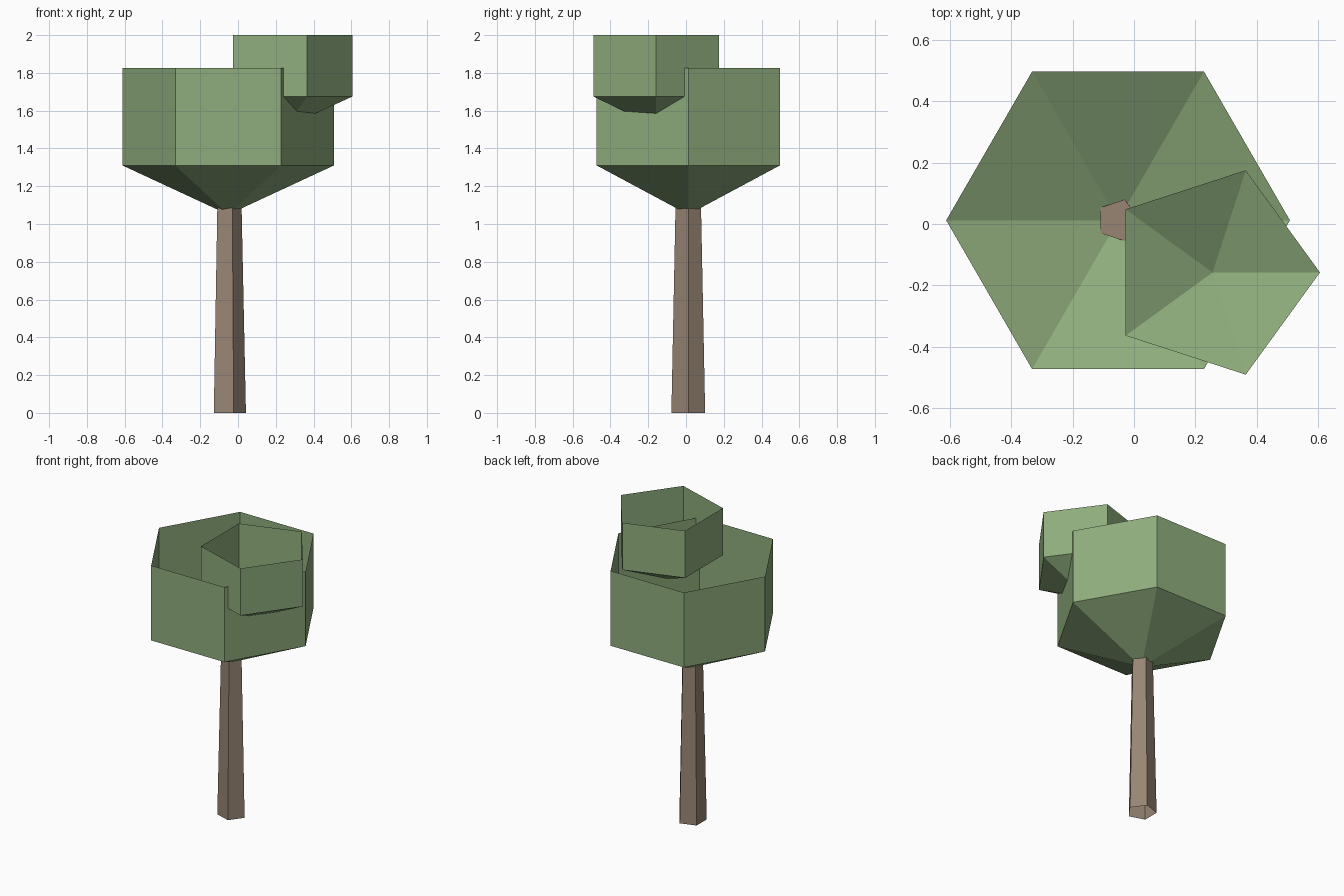
import bpy
import bmesh
from math import cos, sin, tau

default = bpy.data.objects.get("Cube")
if default:
    bpy.data.objects.remove(default, do_unlink=True)


def make_material(name, srgb):
    """Flat colour, given in sRGB 0-255 and stored as linear."""
    colour = [((c / 255 + 0.055) / 1.055) ** 2.4 for c in srgb] + [1.0]
    mat = bpy.data.materials.new(name)
    mat.use_nodes = True
    mat.diffuse_color = colour
    bsdf = mat.node_tree.nodes["Principled BSDF"]
    bsdf.inputs["Base Color"].default_value = colour
    bsdf.inputs["Roughness"].default_value = 0.9
    return mat


def add_ring(bm, centre, radius, z, sides):
    x, y = centre
    return [bm.verts.new((x + radius * cos(tau * i / sides),
                          y + radius * sin(tau * i / sides), z))
            for i in range(sides)]


def add_walls(bm, lower, upper):
    n = len(lower)
    for i in range(n):
        j = (i + 1) % n
        bm.faces.new((lower[i], lower[j], upper[j], upper[i]))


def finish(bm, name, mat):
    mesh = bpy.data.meshes.new(name)
    bm.to_mesh(mesh)
    bm.free()
    mesh.materials.append(mat)
    obj = bpy.data.objects.new(name, mesh)
    bpy.context.collection.objects.link(obj)
    return obj


def make_foliage(name, centre, radius, sides, z_tip, z_low, z_top, mat):
    """Open-topped cup: straight walls over a cone pointing down."""
    bm = bmesh.new()
    lower = add_ring(bm, centre, radius, z_low, sides)
    upper = add_ring(bm, centre, radius, z_top, sides)
    add_walls(bm, lower, upper)
    tip = bm.verts.new((centre[0], centre[1], z_tip))
    for i in range(sides):
        bm.faces.new((lower[(i + 1) % sides], lower[i], tip))
    return finish(bm, name, mat)


def make_trunk(name, centre, r_low, r_top, sides, height, mat):
    """Tapered trunk, capped at the top and open underneath."""
    bm = bmesh.new()
    lower = add_ring(bm, centre, r_low, 0, sides)
    upper = add_ring(bm, centre, r_top, height, sides)
    add_walls(bm, lower, upper)
    bm.faces.new(upper)
    return finish(bm, name, mat)


leaf_green = make_material("leaf green", (143, 173, 125))
bark_brown = make_material("bark brown", (151, 133, 115))

trunk_centre = (-0.052, 0.012)
make_trunk("trunk", trunk_centre, 0.094, 0.071, 5, 1.09, bark_brown)
make_foliage("large_foliage", trunk_centre, 0.56, 6, 1.05, 1.31, 1.827, leaf_green)
make_foliage("small_foliage", (0.256, -0.158), 0.35, 5, 1.515, 1.675, 2.0, leaf_green)
